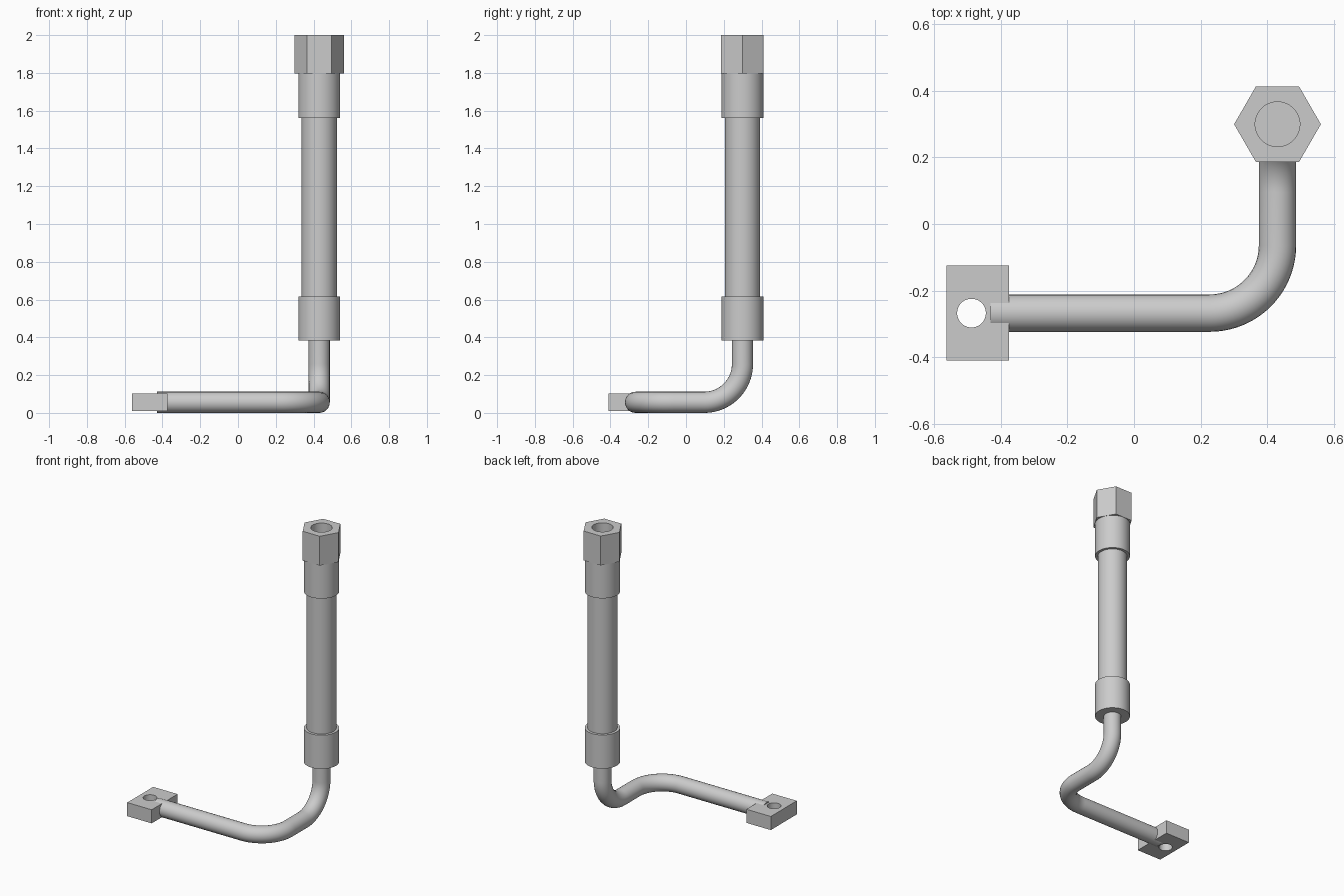
import bpy
from math import sin, cos, pi, radians
from mathutils import Vector

if "Cube" in bpy.data.objects:
    bpy.data.objects.remove(bpy.data.objects["Cube"], do_unlink=True)

steel = bpy.data.materials.new("grey_steel")
steel.use_nodes = True
colour = (0.6, 0.6, 0.6, 1)
steel.diffuse_color = colour
steel.node_tree.nodes["Principled BSDF"].inputs["Base Color"].default_value = colour

COLUMN = Vector((0.43, 0.299, 0))   # axis of the upright hose
PIPE_R = 0.056
BEND_R = 0.203
PIPE_Y = -0.267


def finish(obj, name):
    obj.name = name
    obj.data.materials.clear()
    obj.data.materials.append(steel)
    bpy.ops.object.select_all(action='DESELECT')
    obj.select_set(True)
    bpy.context.view_layer.objects.active = obj
    bpy.ops.object.shade_smooth_by_angle(angle=radians(30))
    return obj


def cylinder(name, x, y, radius, bottom, top, sides=64, turn=0):
    bpy.ops.mesh.primitive_cylinder_add(
        vertices=sides, radius=radius, depth=top - bottom,
        location=(x, y, (bottom + top) / 2), rotation=(0, 0, turn))
    return finish(bpy.context.object, name)


def drill(obj, x, y, radius, bottom, top):
    cutter = cylinder("hole_cutter", x, y, radius, bottom, top)
    cutter.hide_render = True
    mod = obj.modifiers.new("hole", 'BOOLEAN')
    mod.operation = 'DIFFERENCE'
    mod.solver = 'EXACT'
    mod.object = cutter
    bpy.context.view_layer.objects.active = obj
    bpy.ops.object.modifier_apply(modifier=mod.name)
    bpy.data.objects.remove(cutter, do_unlink=True)
    finish(obj, obj.name)


def bend(corner, before, after, steps=20):
    """Points of a quarter-circle bend at a right-angled corner."""
    a = (before - corner).normalized()
    b = (after - corner).normalized()
    centre = corner + (a + b) * BEND_R
    return [centre - b * BEND_R * cos(t) - a * BEND_R * sin(t)
            for t in (i * pi / 2 / steps for i in range(steps + 1))]


# Bent pipe: along x, round to y, then up into the hose
start = Vector((-0.43, PIPE_Y, PIPE_R))
corner_flat = Vector((COLUMN.x, PIPE_Y, PIPE_R))
corner_up = Vector((COLUMN.x, COLUMN.y, PIPE_R))
end = Vector((COLUMN.x, COLUMN.y, 0.4))
path = ([start] + bend(corner_flat, start, corner_up)
        + bend(corner_up, corner_flat, end) + [end])
curve = bpy.data.curves.new("bent_pipe", 'CURVE')
curve.dimensions = '3D'
curve.bevel_depth = PIPE_R
curve.bevel_resolution = 10
curve.use_fill_caps = True
spline = curve.splines.new('POLY')
spline.points.add(len(path) - 1)
for point, co in zip(spline.points, path):
    point.co = (*co, 1)
pipe = bpy.data.objects.new("bent_pipe", curve)
bpy.context.collection.objects.link(pipe)
bpy.ops.object.select_all(action='DESELECT')
pipe.select_set(True)
bpy.context.view_layer.objects.active = pipe
bpy.ops.object.convert(target='MESH')
finish(bpy.context.object, "bent_pipe")

# Mounting block with its bolt hole
bpy.ops.mesh.primitive_cube_add(size=1, location=(-0.468, PIPE_Y, PIPE_R))
block = bpy.context.object
block.scale = (0.187, 0.284, 0.094)
bpy.ops.object.transform_apply(location=False, rotation=False, scale=True)
finish(block, "mounting_block")
drill(block, -0.487, PIPE_Y, 0.043, -0.1, 0.3)

# Upright hose with a ferrule at each end
for name, radius, bottom, top in (
        ("lower_ferrule", 0.111, 0.382, 0.615),
        ("hose", 0.093, 0.6, 1.58),
        ("upper_ferrule", 0.111, 1.56, 1.8)):
    cylinder(name, COLUMN.x, COLUMN.y, radius, bottom, top)

# Hexagonal nut with a round socket
nut = cylinder("hex_nut", COLUMN.x, COLUMN.y, 0.13, 1.797, 2.0, 6, pi / 6)
drill(nut, COLUMN.x, COLUMN.y, 0.067, 1.81, 2.1)
